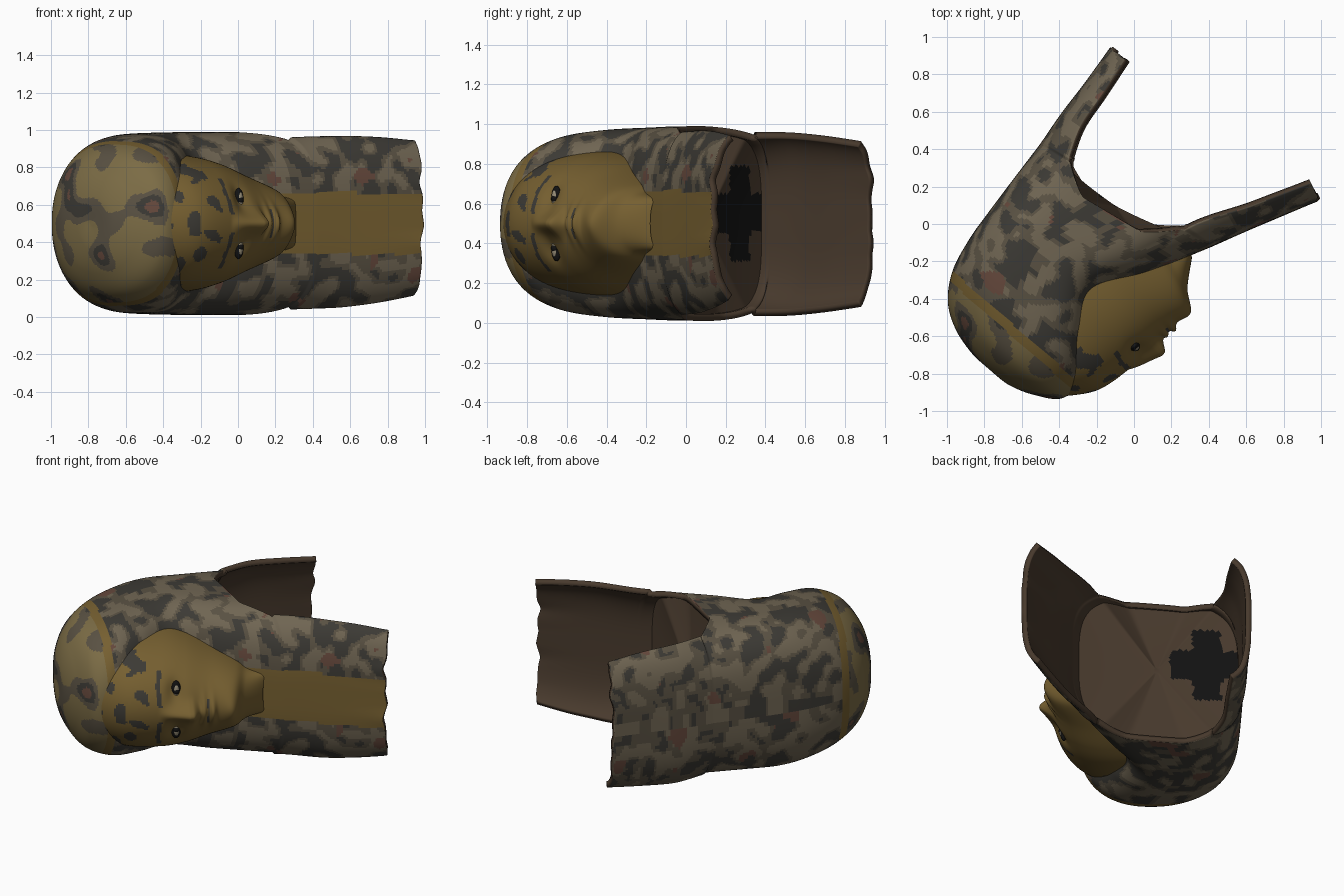
import bpy, bmesh, math
from mathutils import Vector, noise

if "Cube" in bpy.data.objects:
    bpy.data.objects.remove(bpy.data.objects["Cube"])


def mat(name, rgb):
    m = bpy.data.materials.new(name)
    m.diffuse_color = (*rgb, 1)
    m.use_nodes = True
    m.node_tree.nodes["Principled BSDF"].inputs["Base Color"].default_value = m.diffuse_color
    return m


gold = mat("gilding", (.18, .115, .03))
pale = mat("faded_gilding", (.20, .15, .06))
tan = mat("faded_paint", (.16, .13, .085))
dark = mat("dark_paint", (.045, .042, .035))
brown = mat("grey_brown_paint", (.10, .082, .055))
red = mat("red_paint", (.13, .065, .045))
inner = mat("bare_inside", (.065, .042, .026))
black = mat("black", (.006, .006, .006))
white = mat("eye_white", (.3, .26, .18))


def resample(rows, sub):
    """Catmull-Rom through rows of numbers."""
    out = []
    for i in range(len(rows) - 1):
        q = [rows[max(i - 1, 0)], rows[i], rows[i + 1], rows[min(i + 2, len(rows) - 1)]]
        for k in range(sub):
            t = k / sub
            out.append([.5 * (2 * b + (c - a) * t + (2 * a - 5 * b + 4 * c - d) * t * t
                              + (3 * b - a - 3 * c + d) * t ** 3) for a, b, c, d in zip(*q)])
    return out + [list(rows[-1])]


def spow(v, p):
    return math.copysign(abs(v) ** p, v)


def finish(bm, name, mats, paint):
    bmesh.ops.recalc_face_normals(bm, faces=bm.faces)
    for f in bm.faces:
        f.smooth = True
        f.material_index = mats.index(paint(f.calc_center_median()))
    me = bpy.data.meshes.new(name)
    bm.to_mesh(me)
    ob = bpy.data.objects.new(name, me)
    bpy.context.collection.objects.link(ob)
    for m in mats:
        me.materials.append(m)
    return ob


def mottle(c):
    n = noise.noise(c * 11 + Vector((0, 0, 2)))
    if n > .12:
        return dark
    if noise.noise(c * 6 + Vector((7, 0, 0))) > .42:
        return red
    return tan if n < -.12 else brown


# Headdress shell: front x,y / back x,y / half width / squareness / arc depth
dome = [(-.77, -.78, -.79, -.76, .01, 1, .01), (-.67, -.86, -.86, -.70, .14, 1, 0),
        (-.53, -.915, -.95, -.57, .27, .95, 0), (-.38, -.93, -.995, -.42, .38, .9, 0),
        (-.28, -.82, -.97, -.25, .445, .78, 0), (-.25, -.60, -.88, -.08, .473, .66, 0),
        (-.19, -.37, -.78, .06, .483, .61, 0), (.08, -.26, -.66, .22, .488, .6, 0),
        (.42, -.12, -.50, .43, .49, .6, 0)]
flaps = [(.42, -.12, -.50, .43, .505, .6, .53), (.60, -.04, -.39, .59, .503, .6, .38),
         (.80, .045, -.26, .76, .485, .6, .34), (.985, .125, -.13, .94, .455, .6, .31)]
N, SUB, ARC = 180, 16, math.radians(60)
AXIS = Vector((.6, .8))


def shell_ring(bm, st, flap, wobble=0, sink=0):
    fx, fy, bx, by, w, p, depth = st
    F, B = Vector((fx, fy)), Vector((bx, by))
    e = (B - F).normalized()
    turn = min(1, flap * 3)
    ef = e.lerp(Vector((-.4, .9)), turn).normalized()
    eb = (-e).lerp(Vector((.82, -.57)), turn).normalized()
    d = depth if flap else (B - F).length / 2
    ring = []
    for i in range(N):
        a = 2 * math.pi * (i + .5) / N
        c, s = spow(math.cos(a), p), spow(math.sin(a), p)
        q = F + ef * d * (1 - c) if c > 0 else B + eb * d * (1 + c)
        z = .5 + w * s + flap * (.03 if c > 0 else 0)
        # the side edges of the opening dip, more on the upper side
        dip = min(1, max(0, 3 * (math.cos(ARC) - abs(math.cos(a)))))
        q = q - AXIS * sink * dip * (.13 if s > 0 else .08)
        j = wobble * noise.noise(Vector((z * 9, c, 3)))
        ring.append(bm.verts.new((q.x + j, q.y + j, z)))
    return ring


bm = bmesh.new()
head = resample(dome, SUB)
rings = [(shell_ring(bm, s, 0, 0, max(0, 1 - (len(head) - 1 - k) / 28) ** 1.5), 0)
         for k, s in enumerate(head)]
floor_edge = [v.co.copy() for v in rings[-4][0]]
tail = resample(flaps, SUB)
for k, s in enumerate(tail[1:], 1):
    t = k / (len(tail) - 1)
    rings.append((shell_ring(bm, s, t, .02 * t ** 4), t))
bm.faces.new(rings[0][0])
for (r0, _), (r1, t) in zip(rings, rings[1:]):
    for i in range(N):
        j = (i + 1) % N
        if t == 0 or abs(math.cos(2 * math.pi * (i + 1) / N)) > math.cos(ARC):
            bm.faces.new((r0[i], r0[j], r1[j], r1[i]))
bmesh.ops.delete(bm, geom=[v for v in bm.verts if not v.link_faces], context='VERTS')


def paint_shell(c):
    a = c.x * .66 + c.y * .75
    if -.88 < a < -.83:
        return gold
    if a <= -.88:
        n = noise.noise(c * 6)
        return pale if n < .05 else (brown if n < .28 else (dark if n < .45 else red))
    if abs(c.z - .5) < .165 and c.x > .1 and c.y < .3:
        return gold
    m = mottle(c)
    # the back of the headdress is paler
    if m is dark and c.y > .7 * c.x + .7 and noise.noise(c * 14) > 0:
        return brown
    return m


shell = finish(bm, "headdress_shell", [gold, pale, tan, dark, brown, red, inner], paint_shell)
sol = shell.modifiers.new("wall", 'SOLIDIFY')
sol.thickness, sol.offset = .035, -1
sol.material_offset = sol.material_offset_rim = 6

# Shallow dished floor closing the hollow, with a dark patch
bm = bmesh.new()
mid = sum(floor_edge, Vector()) / N
steps, prev = 24, None
for k in range(steps):
    r = .975 * (1 - k / steps)
    ring = [bm.verts.new(mid.lerp(p, r) - Vector((*AXIS, 0)) * .025 * (1 - r * r)) for p in floor_edge]
    if prev:
        for i in range(N):
            bm.faces.new((prev[i], prev[(i + 1) % N], ring[(i + 1) % N], ring[i]))
    prev = ring
bm.faces.new(prev)


def paint_floor(c):
    y, z = abs(c.y - .27), abs(c.z - .55)
    return black if (y < .05 and z < .24) or (y < .13 and z < .10) else inner


finish(bm, "inner_floor", [inner, black], paint_floor)

# Face: profile x,y / rear edge x,y / half width
face = [(-.42, -.925, -.50, -.68, .26), (-.20, -.89, -.46, -.50, .345), (-.02, -.77, -.34, -.33, .365),
        (.08, -.665, -.20, -.27, .335), (.17, -.57, -.04, -.21, .27), (.285, -.47, .12, -.18, .20),
        (.285, -.34, .20, -.18, .155), (.31, -.18, .30, -.14, .13)]
T, OUT = Vector((.72, .69)), Vector((.69, -.72))


def bump(v, c, r):
    return math.exp(-((v - c) / r) ** 2)


def relief(a, z):
    nose = min(1, max(0, (a + .56) / .18)) if a < -.36 else bump(a, -.36, .04)
    h = .078 * nose * bump(z, 0, .035 + .02 * nose)
    h += .035 * bump(a, -.235, .022) * bump(z, 0, .08) + .028 * bump(a, -.285, .02) * bump(z, 0, .08)
    h -= .03 * bump(a, -.46, .05) * bump(abs(z), .13, .07)
    return h + .02 * bump(a, -.11, .05) * bump(z, 0, .08)


bm = bmesh.new()
M, prev = 96, None
for px, py, qx, qy, w in resample(face, 20):
    P, Q, ring = Vector((px, py)), Vector((qx, qy)), []
    for i in range(M + 1):
        a = math.pi * (i / M - .5)
        v, z = Q.lerp(P, spow(math.cos(a), .85)), w * math.sin(a)
        if v.x > -.2 and v.y < -.3:
            v = v + OUT * relief(v.dot(T), z)
        ring.append(bm.verts.new((v.x, v.y, .5 + z)))
    if prev:
        for i in range(M):
            bm.faces.new((prev[i], prev[i + 1], ring[i + 1], ring[i]))
    prev = ring


def paint_face(c):
    a, z = c.xy.dot(T), abs(c.z - .5)
    if .05 < z < .24 and abs(a + .56 - 1.2 * (z - .13) ** 2) < .014:
        return dark
    if a < -.62 and noise.noise(c * 11) > .22:
        return dark
    if abs(a + .26) < .007 and z < .075:
        return dark
    return gold


finish(bm, "face", [gold, dark], paint_face)


# Eyes: pale almond with dark pupil, mirrored about the middle
def eye_part(name, z, a, out, size, m):
    c = T * a + OUT * out
    bpy.ops.mesh.primitive_uv_sphere_add(segments=24, ring_count=12, location=(c.x, c.y, z))
    ob = bpy.context.object
    ob.name, ob.scale = name, size
    ob.rotation_euler.z = math.atan2(T.y, T.x)
    ob.data.materials.append(m)
    bpy.ops.object.shade_smooth()


for s, label in ((1, "left"), (-1, "right")):
    eye_part(label + "_eye_rim", .5 + s * .125, -.45, .474, (.030, .022, .065), black)
    eye_part(label + "_eye_white", .5 + s * .125, -.45, .478, (.021, .023, .050), white)
    eye_part(label + "_pupil", .5 + s * .125, -.45, .487, (.019, .018, .02), black)
